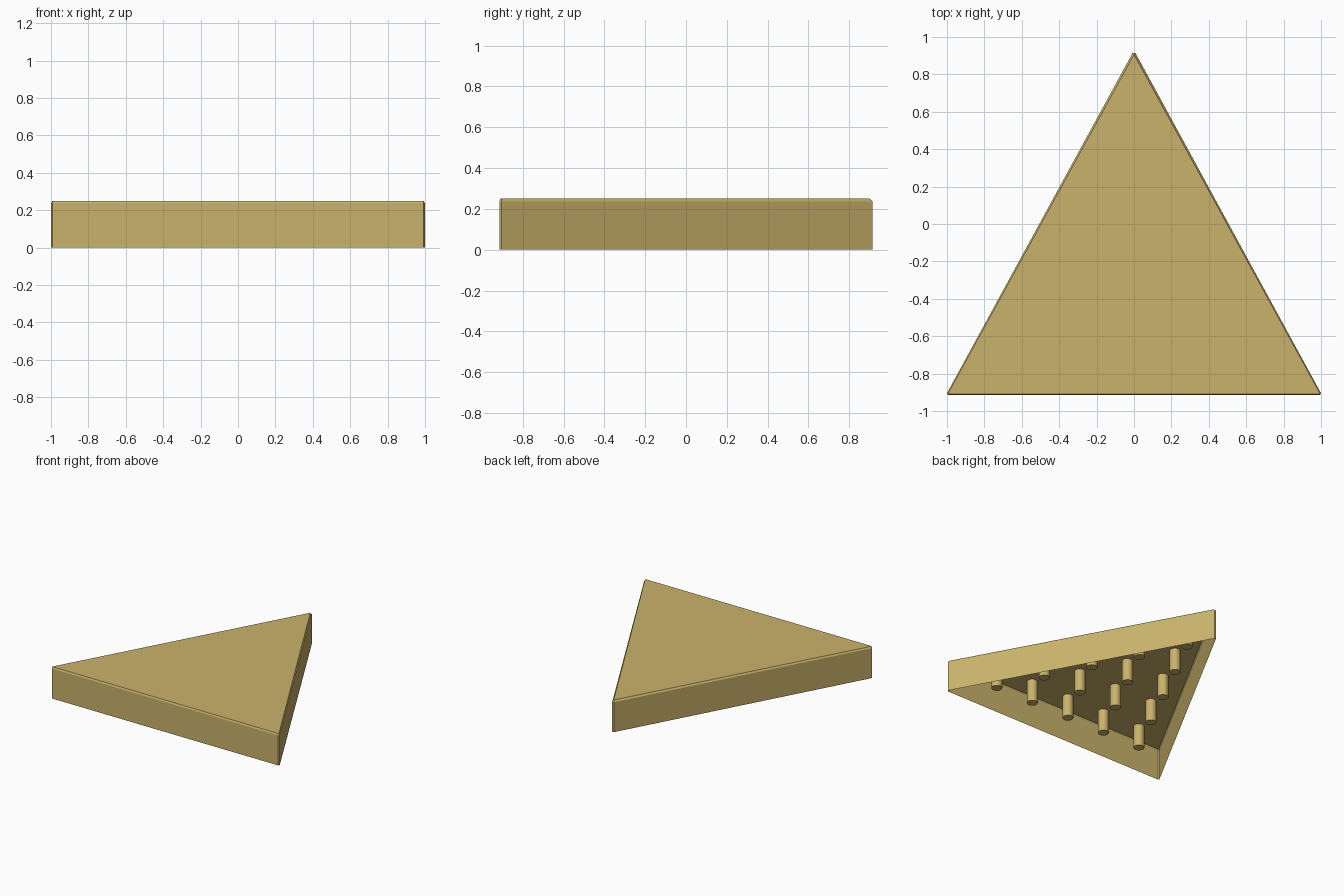
import bpy, bmesh, math

if "Cube" in bpy.data.objects:
    bpy.data.objects.remove(bpy.data.objects["Cube"])

tan = bpy.data.materials.new("golden_tan")
tan.diffuse_color = (0.59, 0.45, 0.147, 1)
tan.use_nodes = True
tan.node_tree.nodes["Principled BSDF"].inputs["Base Color"].default_value = tan.diffuse_color


def finish(bm, name):
    mesh = bpy.data.meshes.new(name)
    bm.to_mesh(mesh)
    bm.free()
    mesh.materials.append(tan)
    obj = bpy.data.objects.new(name, mesh)
    bpy.context.collection.objects.link(obj)
    return obj


# Triangular cover: thin shell, open below, blunt corners and a fine top chamfer
outer = [(-0.993, -0.915), (0.993, -0.915), (1.0, -0.905),
         (0.007, 0.915), (-0.007, 0.915), (-1.0, -0.905)]
inner = [(-0.988, -0.909), (0.988, -0.909), (0.992, -0.903),
         (0.003, 0.9), (-0.003, 0.9), (-0.992, -0.903)]
bm = bmesh.new()
rings = [[bm.verts.new((x, y, z)) for x, y in loop]
         for loop, z in ((outer, 0), (outer, 0.237), (inner, 0.25))]
for low, high in zip(rings, rings[1:]):
    for i in range(6):
        j = (i + 1) % 6
        bm.faces.new((low[i], low[j], high[j], high[i]))
bm.faces.new(rings[-1])
finish(bm, "triangular_cover")

# Pegs under the cover, in rows of 5, 4, 3, 2 and 1
STEP, RADIUS, TIP, CEILING = 0.336, 0.04, 0.072, 0.249
for row in range(5):
    count = 5 - row
    for k in range(count):
        bm = bmesh.new()
        bmesh.ops.create_cone(bm, cap_ends=True, segments=16, radius1=RADIUS,
                              radius2=RADIUS, depth=CEILING - TIP)
        for f in bm.faces:
            f.smooth = abs(f.normal.z) < 0.5
        for e in bm.edges:
            e.smooth = e.calc_face_angle(0) < math.radians(40)
        peg = finish(bm, f"peg_{row + 1}_{k + 1}")
        peg.location = ((k - (count - 1) / 2) * STEP, -0.746 + row * STEP,
                        (CEILING + TIP) / 2)
